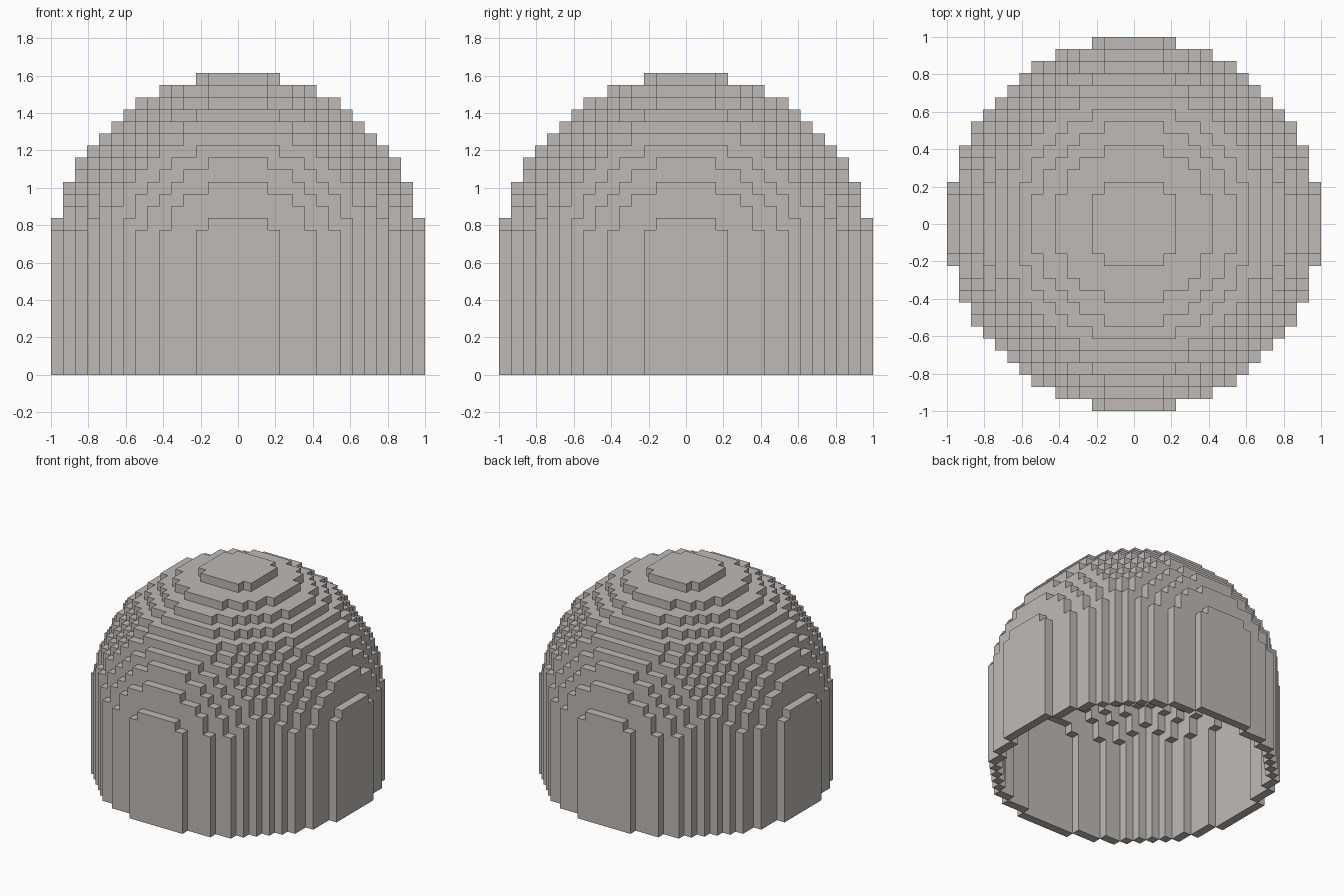
import bpy
import bmesh
from mathutils import Vector

cube = bpy.data.objects.get("Cube")
if cube:
    bpy.data.objects.remove(cube, do_unlink=True)

RADIUS = 15.5            # dome radius in blocks
WALL = 10                # height of the straight wall in blocks
UNIT = 1 / RADIUS        # block size
REACH = range(-15, 16)


def inside(x, y, k):
    return x * x + y * y + k * k <= RADIUS * RADIUS


def in_shell(x, y, k):
    """One-block-thick skin: filled, with an empty outward neighbour."""
    x, y = abs(x), abs(y)
    return inside(x, y, k) and not (
        inside(x + 1, y, k) and inside(x, y + 1, k) and inside(x, y, k + 1))


# Layer zero is the tall straight wall, the others are single-block dome layers
blocks = {(x, y, k) for x in REACH for y in REACH for k in range(16)
          if in_shell(x, y, k)}

bm = bmesh.new()
verts = {}


def corner(point):
    key = tuple(point)
    if key not in verts:
        verts[key] = bm.verts.new(Vector(key) * UNIT)
    return verts[key]


def add_side(block, axis, sign):
    """Add one exposed side of a block, facing outward."""
    x, y, k = block
    low = (x - 0.5, y - 0.5, k + WALL - 1 if k else 0)
    high = (x + 0.5, y + 0.5, k + WALL)
    u, v = (axis + 1) % 3, (axis + 2) % 3
    ring = []
    for a, b in ((low, low), (high, low), (high, high), (low, high)):
        point = [0, 0, 0]
        point[axis] = (high if sign > 0 else low)[axis]
        point[u], point[v] = a[u], b[v]
        ring.append(corner(point))
    bm.faces.new(ring if sign > 0 else ring[::-1])


for block in sorted(blocks):
    for axis in range(3):
        for sign in (-1, 1):
            neighbour = list(block)
            neighbour[axis] += sign
            if tuple(neighbour) not in blocks:
                add_side(block, axis, sign)

mesh = bpy.data.meshes.new("block_dome")
bm.to_mesh(mesh)
bm.free()
dome = bpy.data.objects.new("block_dome", mesh)
bpy.context.collection.objects.link(dome)

# Warm grey stone
stone = bpy.data.materials.new("warm_grey")
stone.use_nodes = True
colour = (0.52, 0.49, 0.47, 1)
stone.diffuse_color = colour
stone.node_tree.nodes["Principled BSDF"].inputs["Base Color"].default_value = colour
mesh.materials.append(stone)
